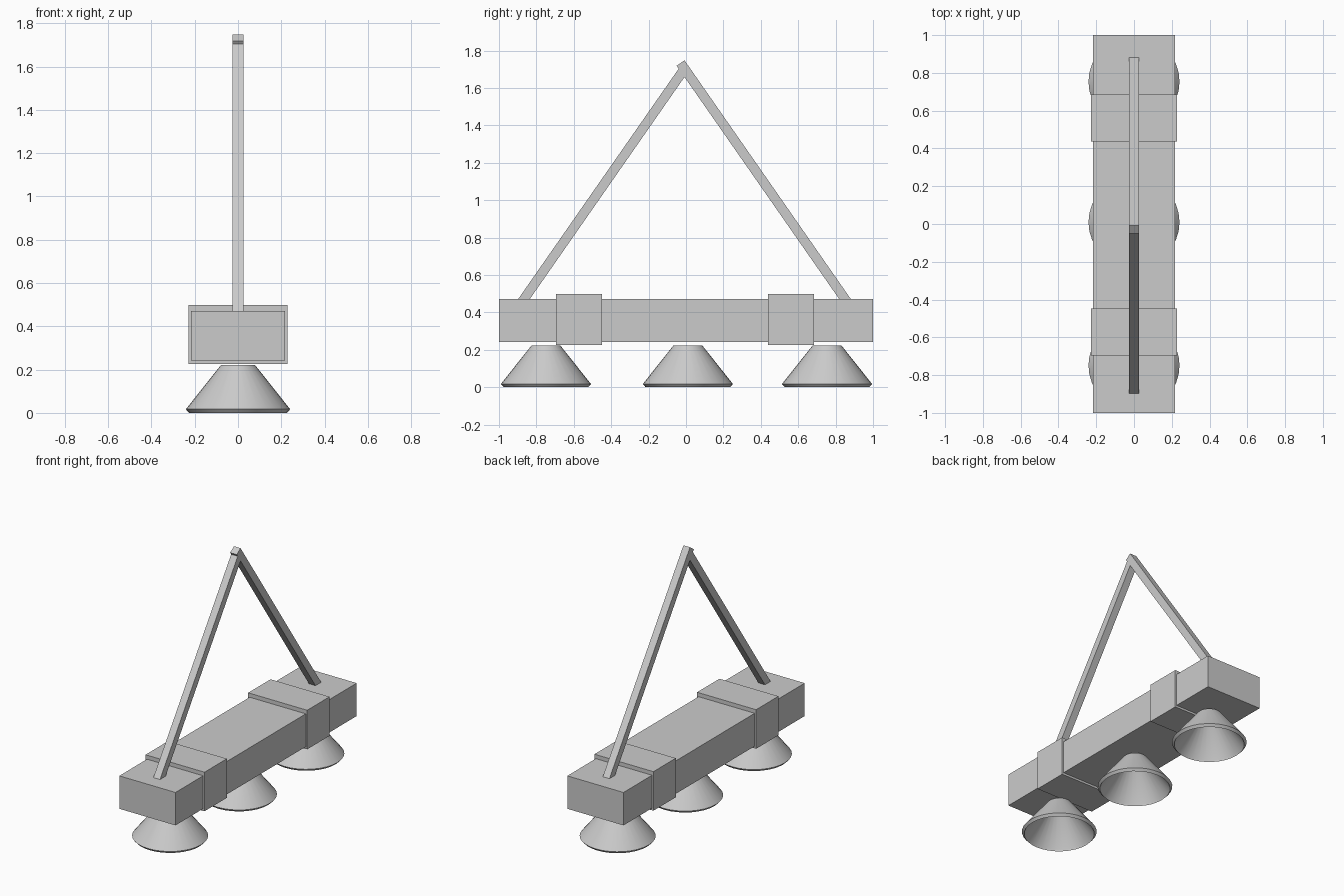
import bpy, bmesh, math
from mathutils import Vector

if "Cube" in bpy.data.objects:
    bpy.data.objects.remove(bpy.data.objects["Cube"])


def finish(name, bm):
    bmesh.ops.recalc_face_normals(bm, faces=bm.faces)
    mesh = bpy.data.meshes.new(name)
    bm.to_mesh(mesh)
    bm.free()
    ob = bpy.data.objects.new(name, mesh)
    bpy.context.collection.objects.link(ob)
    return ob


def box(name, lo, hi):
    lo, hi = Vector(lo), Vector(hi)
    bm = bmesh.new()
    bmesh.ops.create_cube(bm, size=1)
    bmesh.ops.scale(bm, vec=hi - lo, verts=bm.verts)
    bmesh.ops.translate(bm, vec=(lo + hi) / 2, verts=bm.verts)
    return finish(name, bm)


def rod(name, a, b, width):
    a, b = Vector(a), Vector(b)
    ob = box(name, (-width / 2, -width / 2, 0), (width / 2, width / 2, (b - a).length))
    d = b - a
    ob.location = a
    ob.rotation_euler = (math.atan2(-d.y, d.z), 0, 0)
    return ob


def lathe(name, profile, location, segments=32):
    bm = bmesh.new()
    verts = [bm.verts.new((r, 0, z)) for r, z in profile]
    edges = [bm.edges.new(pair) for pair in zip(verts, verts[1:])]
    bmesh.ops.spin(bm, geom=verts + edges, cent=(0, 0, 0), axis=(0, 0, 1),
                   angle=math.tau, steps=segments)
    bmesh.ops.remove_doubles(bm, verts=bm.verts, dist=1e-5)
    ob = finish(name, bm)
    ob.location = location
    bpy.ops.object.select_all(action='DESELECT')
    ob.select_set(True)
    bpy.context.view_layer.objects.active = ob
    bpy.ops.object.shade_smooth_by_angle(angle=math.radians(30))
    return ob


# Long housing with two raised bands
box("housing", (-0.217, -1, 0.241), (0.217, 1, 0.471))
for label, y0, y1 in (("front", -0.695, -0.448), ("back", 0.438, 0.685)):
    box(label + "_band", (-0.228, y0, 0.226), (0.228, y1, 0.499))

# Hollow conical shades with a bevelled lip
shade = [(0, 0.222), (0.078, 0.222), (0.241, 0.017), (0.226, 0),
         (0.222, 0.012), (0.07, 0.207), (0, 0.207)]
for label, y in (("front", -0.749), ("middle", 0.01), ("back", 0.754)):
    lathe(label + "_shade", shade, (0, y, 0))

# Hanging rods meeting at the apex, the back one overlapping the front one
rod("front_rod", (0, -0.881, 0.45), (0, -0.01, 1.70), 0.051)
rod("back_rod", (0, 0.865, 0.45), (0, -0.029, 1.733), 0.051)
